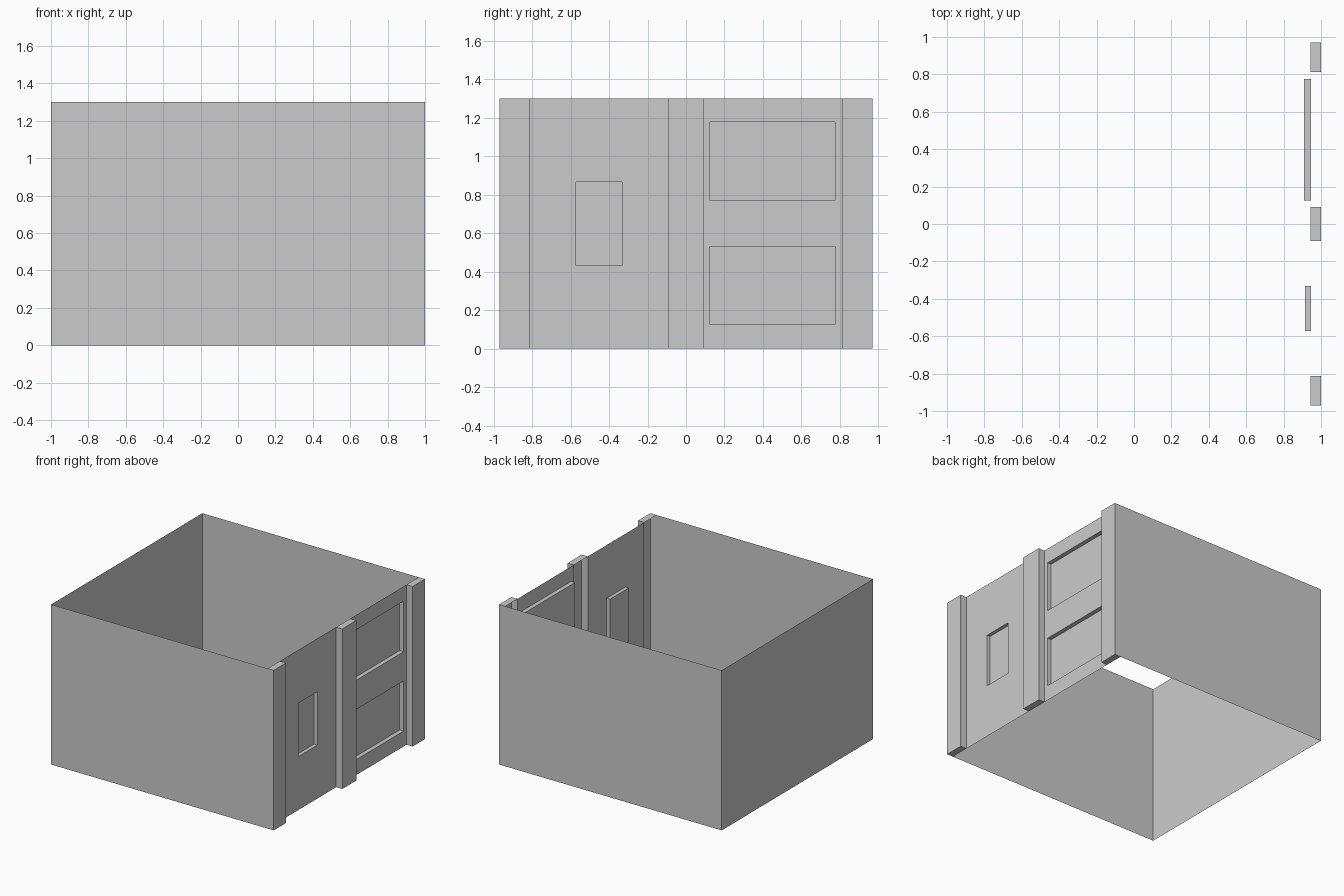
import bpy, bmesh

if "Cube" in bpy.data.objects:
    bpy.data.objects.remove(bpy.data.objects["Cube"])

H = 1.30            # wall height
X_OUT = 1.0         # pilaster front / overall half width
X_WALL = 0.945      # recessed side wall
Y = 0.97            # half depth


def finish(name, quads):
    """Make an object from a list of four-cornered faces."""
    bm = bmesh.new()
    for q in quads:
        bm.faces.new([bm.verts.new(p) for p in q])
    bmesh.ops.remove_doubles(bm, verts=bm.verts, dist=1e-5)
    me = bpy.data.meshes.new(name)
    bm.to_mesh(me)
    bm.free()
    ob = bpy.data.objects.new(name, me)
    bpy.context.collection.objects.link(ob)


def upright(path):
    """Extrude an open plan path (counter-clockwise = facing out) up to full height."""
    return [[(*a, 0), (*b, 0), (*b, H), (*a, H)] for a, b in zip(path, path[1:])]


def pilaster(name, y0, y1):
    """Shallow rib, open at the back, capped top and bottom."""
    path = [(X_WALL, y0), (X_OUT, y0), (X_OUT, y1), (X_WALL, y1)]
    sides = path[:]
    if y0 <= -Y:                # corner ribs share the end wall's outer face
        sides = path[1:]
    if y1 >= Y:
        sides = path[:3]
    top = [(*p, H) for p in path]
    bottom = [(*p, 0) for p in reversed(path)]
    finish(name, upright(sides) + [top, bottom])


def panel(name, y0, y1, depth, windows):
    """Wall sheet between ribs with rectangular recesses (ya, yb, za, zb)."""
    ys = sorted({y0, y1, *[v for w in windows for v in w[:2]]})
    zs = sorted({0, H, *[v for w in windows for v in w[2:]]})
    holes = set(windows)

    def rect(x, a, b, c, d):
        return [(x, a, c), (x, b, c), (x, b, d), (x, a, d)]

    quads = []
    for a, b in zip(ys, ys[1:]):
        for c, d in zip(zs, zs[1:]):
            if (a, b, c, d) not in holes:
                quads.append(rect(X_WALL, a, b, c, d))
                continue
            outer = rect(X_WALL, a, b, c, d)
            inner = rect(X_WALL - depth, a, b, c, d)
            quads.append(inner)
            for i in range(4):
                j = (i + 1) % 4
                quads.append([outer[i], outer[j], inner[j], inner[i]])
    finish(name, quads)


# Three plain walls: back, left, front
finish("plain_walls", upright([(X_OUT, Y), (-1, Y), (-1, -Y), (X_OUT, -Y)]))

# Ribs on the right side
pilaster("front_pilaster", -Y, -0.813)
pilaster("middle_pilaster", -0.09, 0.09)
pilaster("back_pilaster", 0.813, Y)

# Recessed wall panels with window openings
panel("door_panel", -0.813, -0.09, 0.03, [(-0.573, -0.332, 0.434, 0.868)])
panel("window_panel", 0.09, 0.813, 0.035,
      [(0.126, 0.776, 0.125, 0.532), (0.126, 0.776, 0.77, 1.18)])
